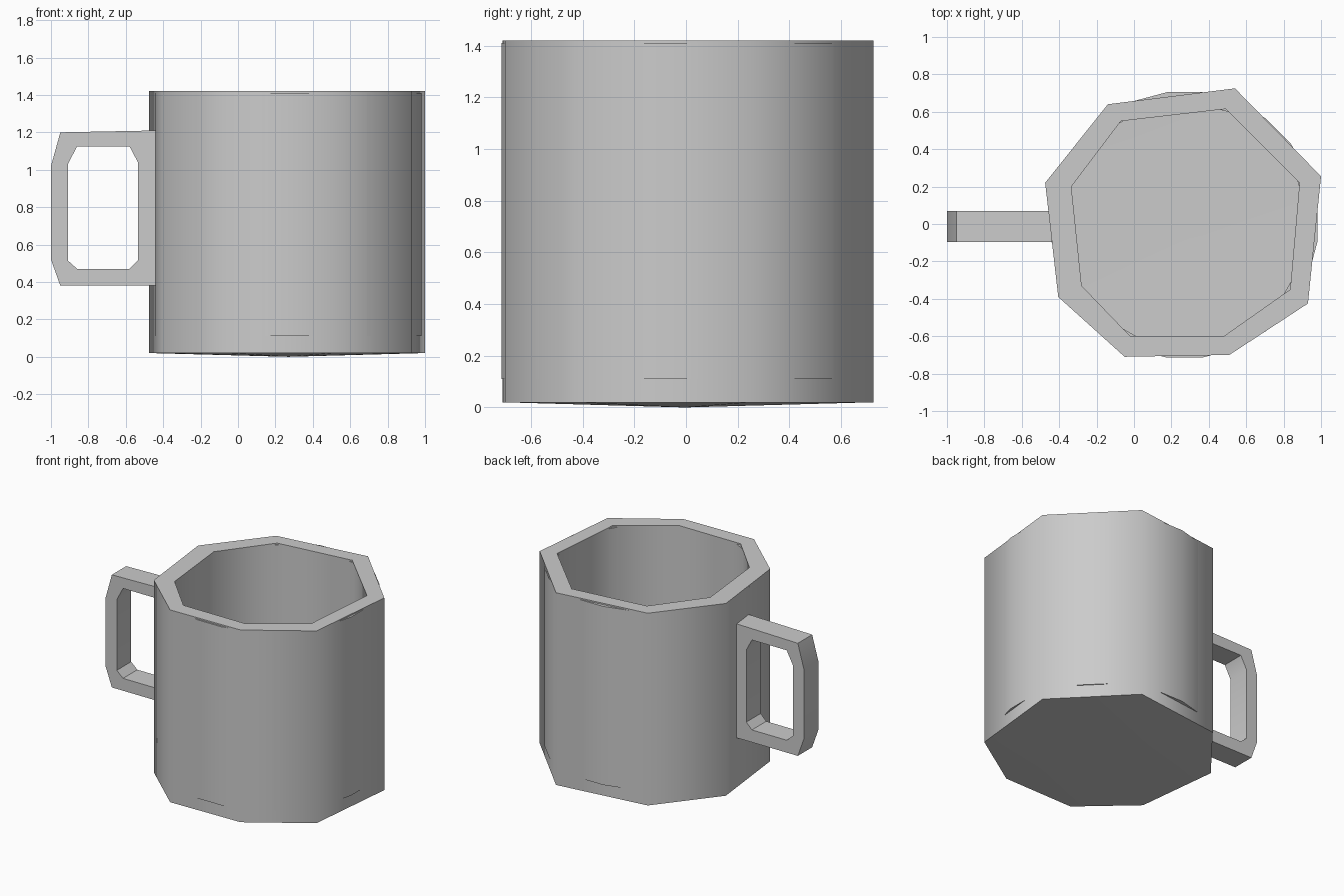
import bpy, bmesh, math

if "Cube" in bpy.data.objects:
    bpy.data.objects.remove(bpy.data.objects["Cube"])

OUTER = [(-0.475, 0.22), (-0.405, -0.39), (-0.05, -0.71), (0.51, -0.70),
         (0.93, -0.425), (1.0, 0.255), (0.54, 0.725), (-0.14, 0.64)]
INNER = [(-0.335, 0.2), (-0.28, -0.33), (-0.02, -0.6), (0.48, -0.6),
         (0.835, -0.35), (0.885, 0.22), (0.49, 0.615), (-0.07, 0.55)]
CENTRE = (0.27, -0.005)


def circle(radius, sides=24):
    return [(CENTRE[0] + radius * math.cos((i + 0.5) * math.tau / sides),
             CENTRE[1] + radius * math.sin((i + 0.5) * math.tau / sides))
            for i in range(sides)]


def bridge(bm, a, b):
    n = len(a)
    for i in range(n):
        j = (i + 1) % n
        bm.faces.new((a[i], a[j], b[j], b[i]))


def finish(name, bm, angle):
    bmesh.ops.recalc_face_normals(bm, faces=bm.faces)
    me = bpy.data.meshes.new(name)
    bm.to_mesh(me)
    bm.free()
    ob = bpy.data.objects.new(name, me)
    bpy.context.collection.objects.link(ob)
    bpy.ops.object.select_all(action='DESELECT')
    ob.select_set(True)
    bpy.context.view_layer.objects.active = ob
    bpy.ops.object.shade_smooth_by_angle(angle=math.radians(angle))
    return ob


def stack(bm, rings):
    loops = [[bm.verts.new((x, y, z)) for x, y in pts] for pts, z in rings]
    for a, b in zip(loops, loops[1:]):
        bridge(bm, a, b)
    return loops


def fan(bm, loop, z):
    tip = bm.verts.new((*CENTRE, z))
    for i, v in enumerate(loop):
        bm.faces.new((v, loop[(i + 1) % len(loop)], tip))


# Faceted cup with a slightly bulging base
bm = bmesh.new()
loops = stack(bm, [(OUTER, 0.02), (OUTER, 1.42), (INNER, 1.42), (INNER, 0.11)])
fan(bm, loops[0], 0.0)
fan(bm, loops[-1], 0.10)
finish("cup_body", bm, 60)

# Round sleeve inside the wall, just breaking through the facets
bm = bmesh.new()
loops = stack(bm, [(circle(0.716), 0.11), (circle(0.716), 1.41),
                   (circle(0.65), 1.41), (circle(0.65), 0.11)])
bridge(bm, loops[-1], loops[0])
finish("wall_sleeve", bm, 30)

# Handle: flat frame profile with chamfered opening
RIM = [(-0.44, 1.21), (-0.70, 1.205), (-0.95, 1.20), (-1.0, 1.02),
       (-1.0, 0.52), (-0.95, 0.38), (-0.70, 0.38), (-0.44, 0.38)]
HOLE = [(-0.535, 1.04), (-0.58, 1.125), (-0.86, 1.125), (-0.91, 1.03),
        (-0.91, 0.515), (-0.86, 0.47), (-0.58, 0.47), (-0.535, 0.515)]
bm = bmesh.new()
loops = [[bm.verts.new((x, y, z)) for x, z in pts]
         for pts, y in ((RIM, -0.095), (RIM, 0.07), (HOLE, 0.07), (HOLE, -0.095))]
for k in range(4):
    bridge(bm, loops[k], loops[(k + 1) % 4])
finish("handle", bm, 30)
